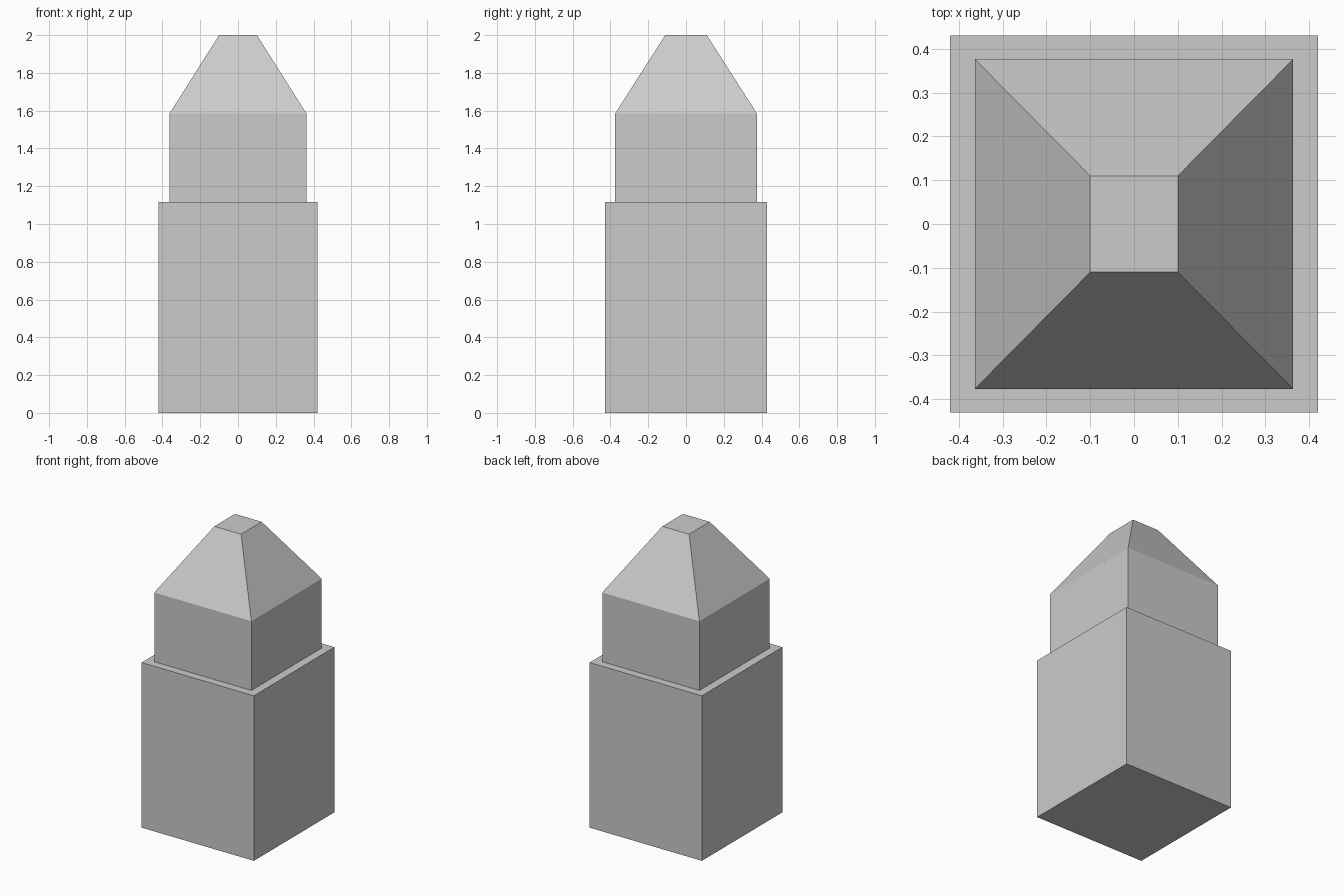
import bpy
import bmesh

if "Cube" in bpy.data.objects:
    bpy.data.objects.remove(bpy.data.objects["Cube"])

# Rectangular sections from the ground up: half width x, half depth y, height z
SECTIONS = [
    (0.42, 0.43, 0.0),       # foot of the base block
    (0.42, 0.43, 1.116),     # outer edge of the ledge
    (0.363, 0.376, 1.116),   # inner edge of the ledge
    (0.363, 0.376, 1.584),   # eaves of the tapered roof
    (0.10, 0.11, 2.0),       # flat top
]


def loft(name, sections):
    """Skin a stack of rectangles into one closed, flat-shaded solid."""
    bm = bmesh.new()
    rings = [[bm.verts.new((sx * x, sy * y, z))
              for sx, sy in ((-1, -1), (1, -1), (1, 1), (-1, 1))]
             for x, y, z in sections]
    for low, high in zip(rings, rings[1:]):
        for i in range(4):
            j = (i + 1) % 4
            bm.faces.new((low[i], low[j], high[j], high[i]))
    bm.faces.new(rings[0][::-1])
    bm.faces.new(rings[-1])
    mesh = bpy.data.meshes.new(name)
    bm.to_mesh(mesh)
    bm.free()
    obj = bpy.data.objects.new(name, mesh)
    bpy.context.collection.objects.link(obj)
    return obj


# Stepped tower with tapered roof
loft("stepped_tower", SECTIONS)
